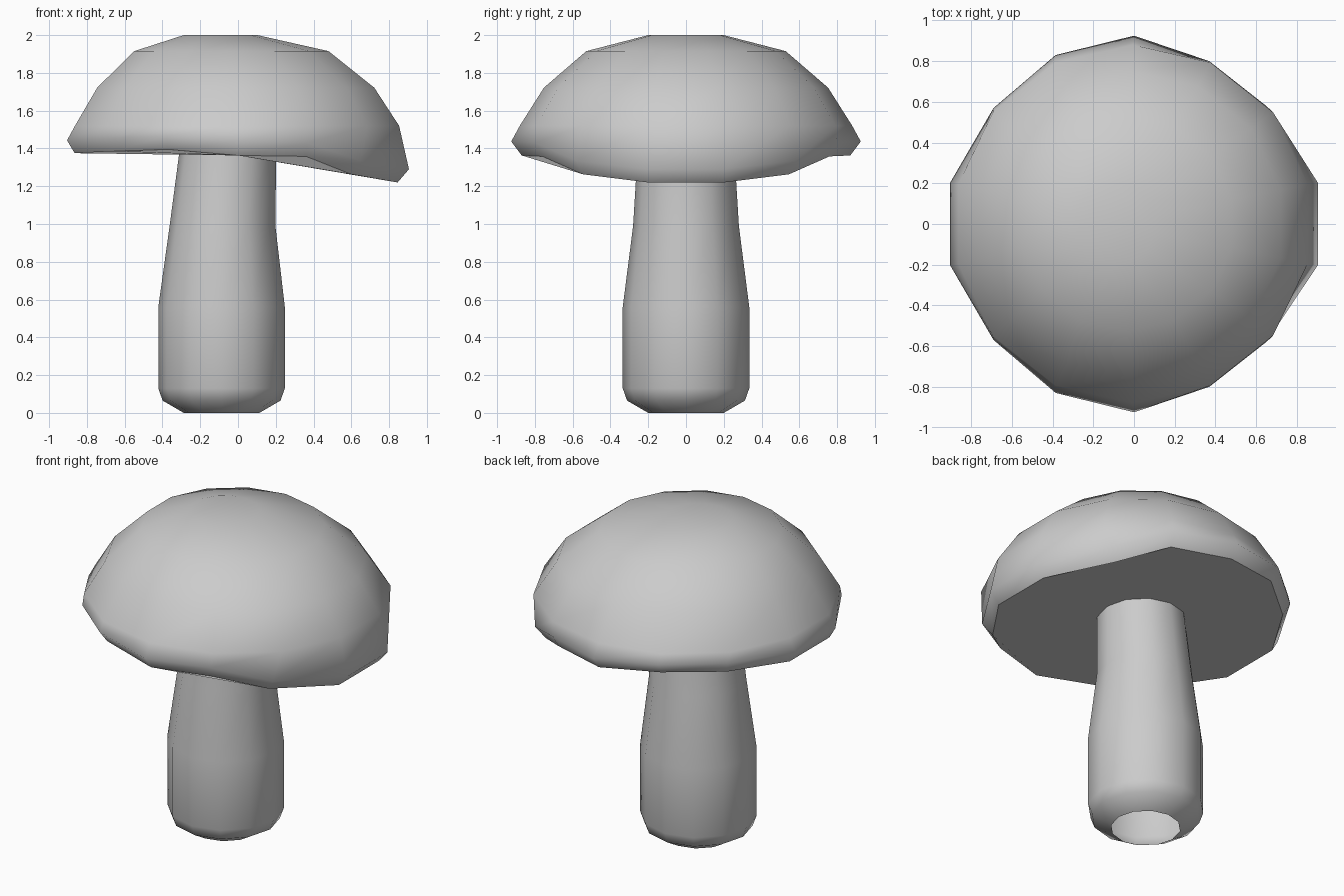
import bpy, bmesh
from math import cos, sin, pi

default = bpy.data.objects.get("Cube")
if default:
    bpy.data.objects.remove(default)

GREY = (0.6, 0.6, 0.6, 1)
mat = bpy.data.materials.new("plain grey")
mat.use_nodes = True
mat.diffuse_color = GREY
mat.node_tree.nodes["Principled BSDF"].inputs["Base Color"].default_value = GREY


def circle(centre_x, radius, z, sides, start=0.0):
    angles = [start + 2 * pi * i / sides for i in range(sides)]
    return [(centre_x + radius * cos(a), radius * sin(a), z) for a in angles]


def mirrored(half):
    """Complete a ring from its +y half, listed from right to left."""
    return half + [(x, -y, z) for x, y, z in reversed(half) if abs(y) > 0.001]


def loft(name, rings, close_bottom=False, close_top=False):
    """Skin a stack of rings, bottom first, with smooth sides."""
    bm = bmesh.new()
    loops = [[bm.verts.new(p) for p in ring] for ring in rings]
    n = len(loops[0])
    for low, high in zip(loops, loops[1:]):
        for i in range(n):
            j = (i + 1) % n
            bm.faces.new((low[i], low[j], high[j], high[i])).smooth = True
    if close_top:
        bm.faces.new(loops[-1]).smooth = True
    if close_bottom:
        bm.faces.new(loops[0][::-1]).smooth = False
    mesh = bpy.data.meshes.new(name)
    bm.to_mesh(mesh)
    bm.free()
    mesh.materials.append(mat)
    obj = bpy.data.objects.new(name, mesh)
    bpy.context.collection.objects.link(obj)
    return obj


# Stem: leaning tube, open at the foot
stem_profile = [(-0.087, 0.2, 0), (-0.087, 0.312, 0.065), (-0.087, 0.335, 0.13),
                (-0.087, 0.335, 0.56), (-0.082, 0.28, 0.99), (-0.053, 0.255, 1.4)]
loft("stem", [circle(x, r, z, 12) for x, r, z in stem_profile])

# Cap: drooping rim under level rings, with a flat-shaded underside
SIDES = 14
lip = mirrored([(0.845, 0.2, 1.22), (0.6, 0.545, 1.263), (0.36, 0.76, 1.358),
                (0, 0.87, 1.363), (-0.37, 0.78, 1.395), (-0.66, 0.54, 1.385),
                (-0.865, 0.2, 1.375)])
rim = mirrored([(0.905, 0.2, 1.29), (0.65, 0.58, 1.335), (0.37, 0.8, 1.43),
                (0, 0.925, 1.437), (-0.385, 0.83, 1.465), (-0.69, 0.57, 1.455),
                (-0.905, 0.2, 1.443)])
dome_profile = [(-0.005, 0.88, 1.52), (-0.012, 0.752, 1.722),
                (-0.035, 0.528, 1.915), (-0.092, 0.2, 2)]
dome = [circle(x, r, z, SIDES, pi / SIDES) for x, r, z in dome_profile]

loft("cap", [lip, rim] + dome, close_bottom=True, close_top=True)
